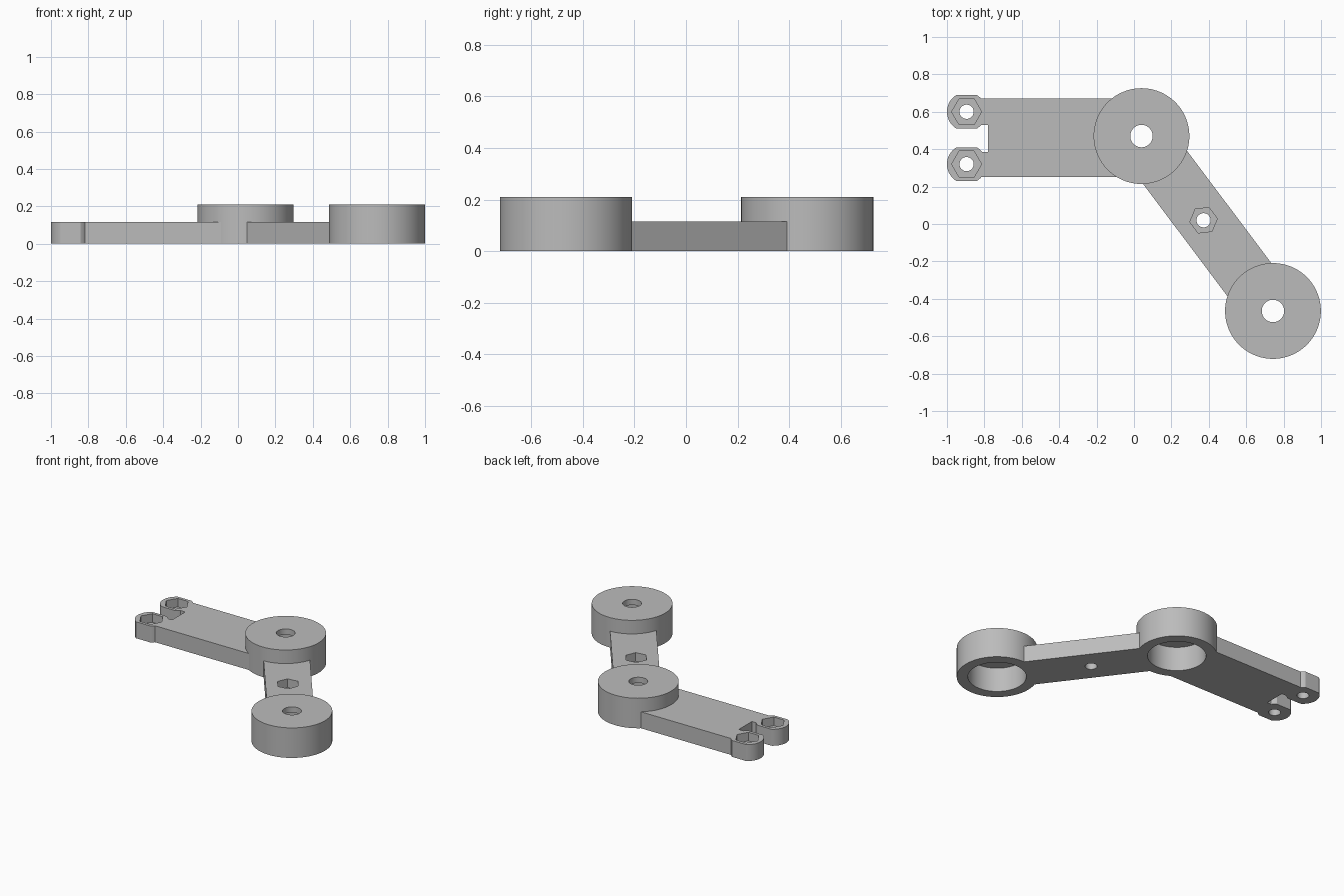
import bpy, math
from mathutils import Vector

cube = bpy.data.objects.get("Cube")
if cube:
    bpy.data.objects.remove(cube, do_unlink=True)

GREY = (0.5, 0.5, 0.5, 1)
grey = bpy.data.materials.new("plain grey")
grey.use_nodes = True
grey.diffuse_color = GREY
grey.node_tree.nodes["Principled BSDF"].inputs["Base Color"].default_value = GREY

ARM_H, CUP_H = 0.115, 0.21
CUP_R, BORE_R, BORE_DEPTH, AXLE_R = 0.256, 0.185, 0.17, 0.06
LUG_R, NUT_FLOOR, BOLT_R = 0.105, 0.055, 0.038
elbow = Vector((0.04, 0.47))
end = Vector((0.743, -0.465))
lugs = [Vector((-0.895, 0.60)), Vector((-0.895, 0.32))]
tilt = math.atan2(end.y - elbow.y, end.x - elbow.x)


def prism(name, centre, radius, z0, z1, sides=96, turn=0):
    bpy.ops.mesh.primitive_cylinder_add(
        vertices=sides, radius=radius, depth=z1 - z0,
        location=(centre.x, centre.y, (z0 + z1) / 2), rotation=(0, 0, turn))
    bpy.context.object.name = name
    return bpy.context.object


def bar(name, a, b, width, z0=0, z1=ARM_H):
    mid, span = (a + b) / 2, b - a
    bpy.ops.mesh.primitive_cube_add(
        size=1, location=(mid.x, mid.y, (z0 + z1) / 2),
        rotation=(0, 0, math.atan2(span.y, span.x)))
    ob = bpy.context.object
    ob.name = name
    ob.scale = (span.length, width, z1 - z0)
    bpy.ops.object.transform_apply(location=False, rotation=False, scale=True)
    return ob


def combine(target, tool, operation):
    tool.hide_render = True
    mod = target.modifiers.new(operation, 'BOOLEAN')
    mod.operation, mod.object, mod.solver = operation, tool, 'EXACT'
    bpy.context.view_layer.objects.active = target
    bpy.ops.object.modifier_apply(modifier=mod.name)
    bpy.data.objects.remove(tool, do_unlink=True)


# Flat arm with a slot between its two fingers
bracket = bar("jointed_bracket", Vector((-0.88, 0.46)), Vector((0.04, 0.46)), 0.42)
combine(bracket, bar("slot", Vector((-1.1, 0.4575)), Vector((-0.78, 0.4575)),
                     0.145, -0.1, 0.3), 'DIFFERENCE')

# Rounded lugs with flattened sides
for c in lugs:
    lug = prism("lug", c, LUG_R, 0, ARM_H)
    reach = Vector((0.2, 0))
    combine(lug, bar("flats", c - reach, c + reach, 0.18, -0.1, 0.3), 'INTERSECT')
    combine(bracket, lug, 'UNION')

# Slanted arm and the two round cups
combine(bracket, bar("slanted_arm", elbow, end, 0.294), 'UNION')
for c in (elbow, end):
    combine(bracket, prism("cup", c, CUP_R, 0, CUP_H), 'UNION')

# Bearing bores from below and axle holes through the caps
for c in (elbow, end):
    combine(bracket, prism("bore", c, BORE_R, -0.1, BORE_DEPTH), 'DIFFERENCE')
    combine(bracket, prism("axle_hole", c, AXLE_R, 0.1, 0.3, 48), 'DIFFERENCE')

# Hexagonal nut pockets with bolt holes; a corner of each points along its arm
nuts = [(c, 0.08, 0) for c in lugs] + [(Vector((0.372, 0.02)), 0.074, tilt)]
for c, radius, turn in nuts:
    corner = turn + math.pi / 6
    combine(bracket, prism("nut_pocket", c, radius, NUT_FLOOR, 0.3, 6, corner), 'DIFFERENCE')
    combine(bracket, prism("bolt_hole", c, BOLT_R, -0.1, 0.3, 40), 'DIFFERENCE')

# Finish
bracket.data.materials.clear()
bracket.data.materials.append(grey)
for face in bracket.data.polygons:
    face.material_index = 0
bpy.ops.object.select_all(action='DESELECT')
bracket.select_set(True)
bpy.context.view_layer.objects.active = bracket
bpy.ops.object.shade_smooth_by_angle(angle=math.radians(30))
